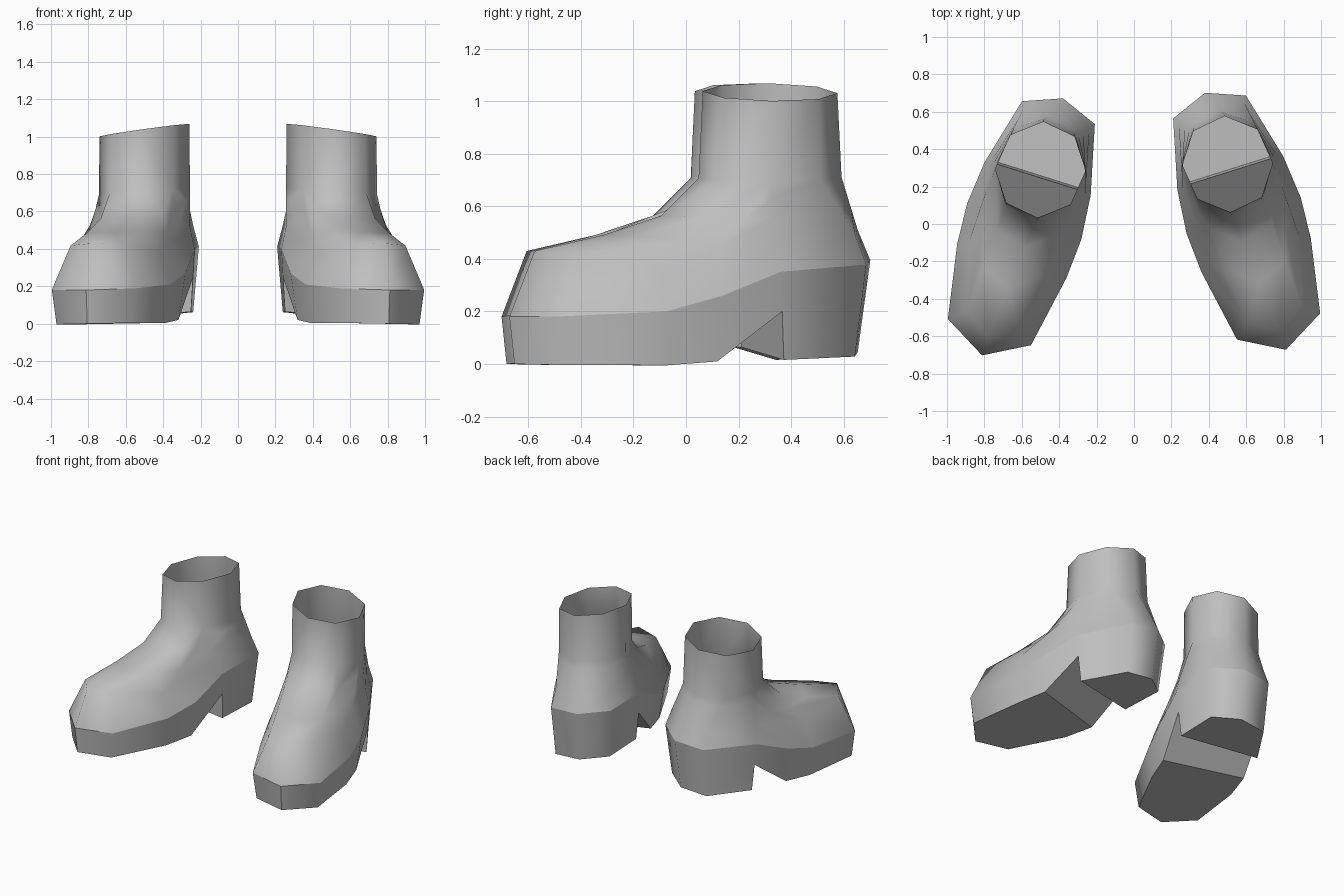
import bpy
import bmesh
from math import radians, sin, cos
from mathutils import Vector

old = bpy.data.objects.get("Cube")
if old:
    bpy.data.objects.remove(old, do_unlink=True)

leather = bpy.data.materials.new("grey leather")
leather.use_nodes = True
GREY = (0.52, 0.52, 0.52, 1)
leather.diffuse_color = GREY
leather.node_tree.nodes["Principled BSDF"].inputs["Base Color"].default_value = GREY

# Half outlines from toe to heel: (along foot, across foot, height)
SOLE = [(1.02, 0, 0), (.9, .21, 0), (.5, .28, 0), (.3, .285, .015),
        (.03, .27, .04), (-.28, .185, .045), (-.35, 0, .045)]
SEAM = [(1.04, 0, .18), (.91, .233, .185), (.51, .306, .205), (.29, .32, .265),
        (.05, .297, .375), (-.32, .204, .395), (-.4, 0, .395)]
UPPER = [(.94, 0, .43), (.84, .15, .42), (.5, .25, .37), (.29, .25, .44),
         (.05, .27, .5), (-.28, .185, .51), (-.35, 0, .51)]
SHAFT_ANGLES = (0, 45, 45, 90, 90, 135, 180)
COUNT = 12


def full_ring(half, roll):
    """Mirror a half outline into a closed ring, tilted outwards by the roll."""
    ring = []
    for i in range(COUNT):
        u, v, z = half[i] if i < len(half) else half[COUNT - i]
        v = v if i < len(half) else -v
        lean = roll if u < 0.2 else roll * 0.2
        ring.append(Vector((u, v, z - lean * v)))
    return ring


def shaft_ring(length, width, height, tilt):
    """Eight-sided ring whose columns share corners, so extra columns weld."""
    ring = []
    for i in range(COUNT):
        half = i < len(SHAFT_ANGLES)
        a = SHAFT_ANGLES[i] if half else -SHAFT_ANGLES[COUNT - i]
        a = radians(a - 15)
        u, v = length * cos(a), width * sin(a)
        ring.append(Vector((u, v, height - tilt * v - 0.02 * u)))
    return ring


def build_boot(name, side, shift):
    bm = bmesh.new()
    welded = {}

    def vert(p):
        # Turn the foot outwards and place it beside the centre line
        x = 0.5 + 0.3 * p.x + 0.954 * p.y
        y = 0.32 - 0.954 * p.x + 0.3 * p.y
        key = tuple(round(c, 4) for c in (side * x, y + shift, p.z))
        if key not in welded:
            welded[key] = bm.verts.new(key)
        return welded[key]

    def face(points):
        corners = list(dict.fromkeys(vert(p) for p in points))
        if len(corners) > 2:
            return bm.faces.new(corners)

    def loft(low, high, columns=range(COUNT)):
        for i in columns:
            j = (i + 1) % COUNT
            face((low[i], low[j], high[j], high[i]))

    sole = full_ring(SOLE, 0.09)
    seam = full_ring(SEAM, 0.08)
    upper = full_ring(UPPER, 0.08)
    ankle = shaft_ring(0.275, 0.24, 0.71, 0.06)
    rim = shaft_ring(0.258, 0.24, 1.035, 0.14)

    # Upper: instep rings sag towards the toe between vamp and ankle
    rings = [seam, upper]
    for t, sag in ((0.42, 0.085), (0.77, 0.19)):
        ring = [a.lerp(b, t) for a, b in zip(upper, ankle)]
        for p in ring:
            p.z -= sag * max(0, p.x)
        rings.append(ring)
    rings += [ankle, rim]
    for low, high in zip(rings, rings[1:]):
        loft(low, high)

    # Sole and heel walls, with a notch between them
    loft(sole, seam, (0, 1, 2, 5, 6, 9, 10, 11))
    apex = {i: sole[i].lerp(seam[i], 0.55) for i in (4, 8)}
    for front, mid, back in ((3, 4, 5), (9, 8, 7)):
        face((sole[front], apex[mid], seam[mid], seam[front]))
        face((sole[mid], sole[back], seam[back], seam[mid], apex[mid]))

    # Undersides: forefoot, arch slope, heel breast, heel tread
    face([sole[i] for i in (9, 10, 11, 0, 1, 2, 3)])
    face((sole[3], sole[9], apex[8], apex[4]))
    face((apex[4], apex[8], sole[8], sole[4]))
    face(sole[4:9])

    bmesh.ops.recalc_face_normals(bm, faces=bm.faces)
    for f in bm.faces:
        f.smooth = True

    # Keep the seam, the tread edges and the notch crisp
    crisp = {vert(p) for p in sole + list(apex.values())}
    seam_verts = {vert(p) for p in seam}
    toe_edge = {vert(sole[0]), vert(seam[0])}
    for e in bm.edges:
        ends = set(e.verts)
        if ends <= crisp or ends <= seam_verts or ends == toe_edge:
            e.smooth = False

    mesh = bpy.data.meshes.new(name)
    bm.to_mesh(mesh)
    bm.free()
    mesh.materials.append(leather)
    boot = bpy.data.objects.new(name, mesh)
    bpy.context.collection.objects.link(boot)


build_boot("left_boot", 1, 0)
build_boot("right_boot", -1, -0.03)
